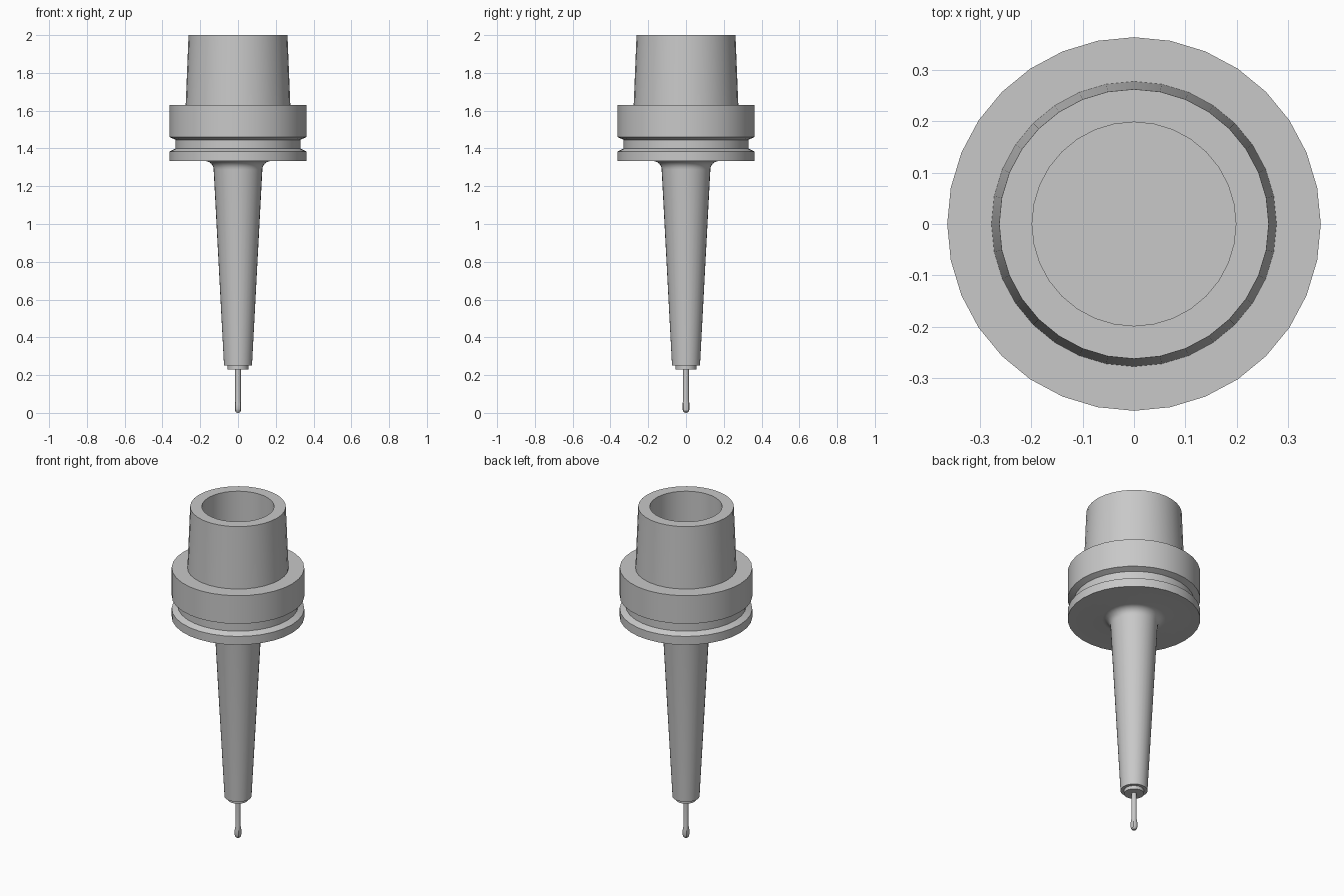
import bpy
import bmesh
import math

SIDES = 32

if "Cube" in bpy.data.objects:
    bpy.data.objects.remove(bpy.data.objects["Cube"], do_unlink=True)

GREY = (0.58, 0.58, 0.58, 1)
steel = bpy.data.materials.new("steel grey")
steel.diffuse_color = GREY
steel.use_nodes = True
steel.node_tree.nodes["Principled BSDF"].inputs["Base Color"].default_value = GREY


def lathe(name, profile, sides=SIDES, squash=None):
    """Revolve (radius, height) points around z, from the bottom up."""
    bm = bmesh.new()
    verts = [bm.verts.new((r, 0, z)) for r, z in profile]
    edges = [bm.edges.new(pair) for pair in zip(verts, verts[1:])]
    bmesh.ops.spin(bm, geom=verts + edges, cent=(0, 0, 0), axis=(0, 0, 1),
                   angle=math.tau, steps=sides)
    bmesh.ops.remove_doubles(bm, verts=bm.verts, dist=0.0002)
    bmesh.ops.recalc_face_normals(bm, faces=bm.faces)
    if squash:
        for v in bm.verts:
            v.co.x = max(-squash, min(squash, v.co.x))
    mesh = bpy.data.meshes.new(name)
    bm.to_mesh(mesh)
    bm.free()
    mesh.materials.append(steel)
    obj = bpy.data.objects.new(name, mesh)
    bpy.context.collection.objects.link(obj)
    bpy.ops.object.select_all(action='DESELECT')
    obj.select_set(True)
    bpy.context.view_layer.objects.active = obj
    bpy.ops.object.shade_smooth_by_angle(angle=math.radians(30))
    return obj


# Concave fillet where the tapered neck meets the flange
FILLET = 0.045
fillet = []
for i in range(7):
    a = math.radians(90 * i / 6)
    fillet.append((0.129 + FILLET * (1 - math.cos(a)),
                   1.333 - FILLET + FILLET * math.sin(a)))

# Holder: neck, grooved flange and hollow tapered shank in one profile
lathe("tool_holder", [
    (0, 0.25), (0.074, 0.25),
    *fillet,
    (0.363, 1.333), (0.363, 1.384),
    (0.330, 1.400), (0.330, 1.446),
    (0.363, 1.460), (0.363, 1.630),
    (0.277, 1.630), (0.262, 2.0),
    (0.198, 2.0), (0.198, 1.60), (0, 1.60),
])

# Collar at the nose
lathe("nose_collar", [(0, 0.23), (0.055, 0.23), (0.055, 0.252), (0, 0.252)])

# Slim cutter with a rounded tip, flattened on both sides
lathe("cutter", [
    (0, 0), (0.010, 0.003), (0.016, 0.010), (0.019, 0.021),
    (0.019, 0.045), (0.015, 0.068), (0.015, 0.232), (0, 0.232),
], sides=16, squash=0.015)
